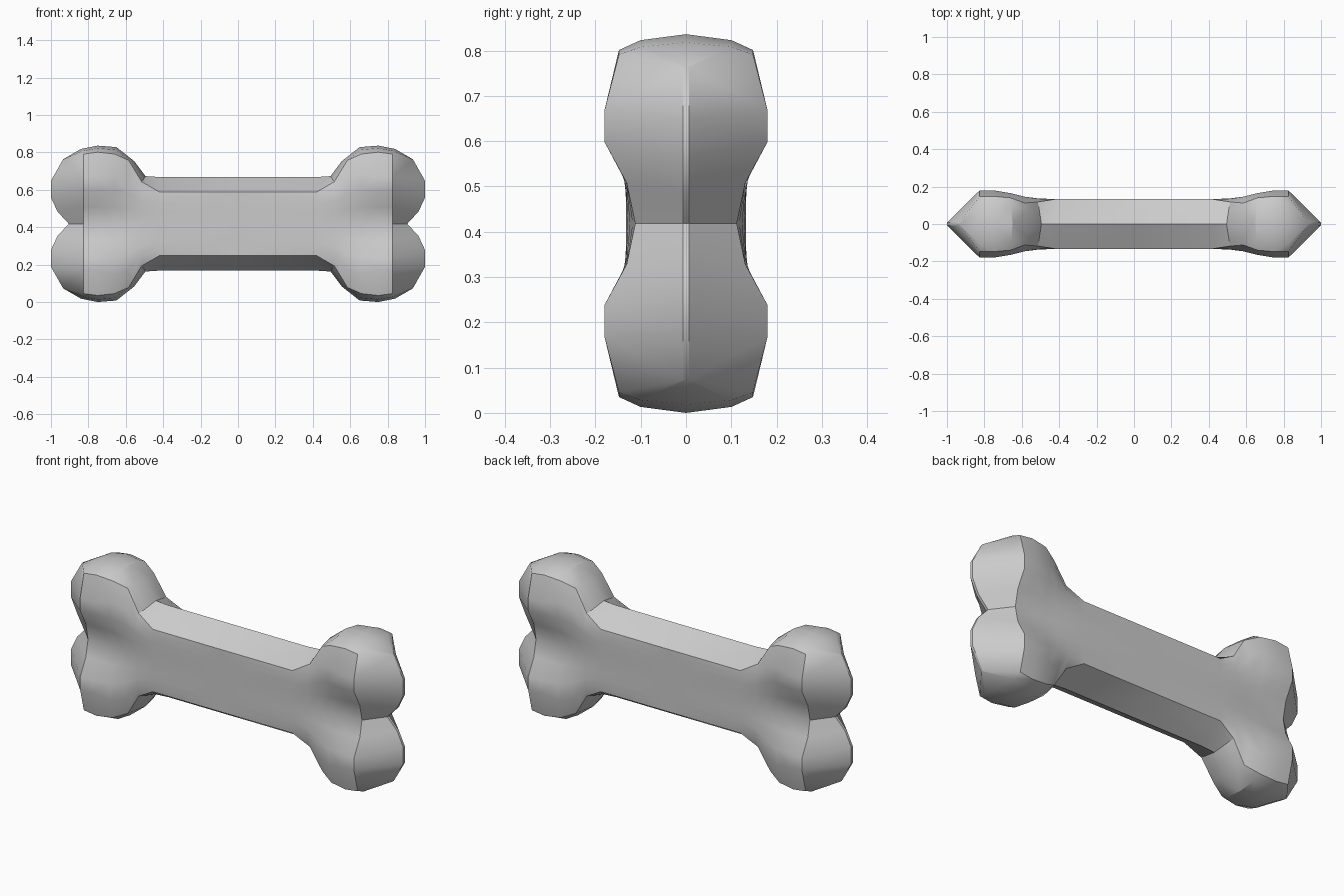
import bpy, bmesh, math

if "Cube" in bpy.data.objects:
    bpy.data.objects.remove(bpy.data.objects["Cube"])

CENTRE_Z = 0.418

# One eighth of the bone as stations from mid shaft to knob end:
# x, rim (x, z), heights up the front face, depths at those heights
stations = [
    (0.00, (0.00, 0.25), (0, .06, .10, .14, .17), (.133, .133, .133, .133, .133)),
    (0.42, (0.42, 0.25), (0, .06, .10, .14, .17), (.133, .133, .133, .133, .133)),
    (0.515, (0.495, 0.255), (0, .07, .12, .17, .225), (.129, .133, .137, .135, .118)),
    (0.585, (0.555, 0.335), (0, .08, .16, .25, .34), (.124, .132, .145, .146, .112)),
    (0.66, (0.65, 0.41), (0, .09, .18, .27, .373), (.118, .132, .164, .165, .14)),
    (0.75, (0.75, 0.418), (0, .09, .18, .25, .383), (.113, .131, .18, .18, .148)),
    (0.825, (0.84, 0.40), (0, .09, .18, .25, .373), (.112, .131, .18, .18, .148)),
]
# Thin outer edge of the knob (x, z)
knob_edge = [(.905, 0), (.965, .065), (1, .14), (1, .23), (.935, .345)]

bm = bmesh.new()
cols = []
for n, (x, (rx, rz), zs, ys) in enumerate(stations):
    col = [bm.verts.new((x, -y, z)) for y, z in zip(ys, zs)]
    t = 0.32 if n < 3 else 0.62          # rounder cap over the knob
    col.append(bm.verts.new((x + (rx - x) * .4, -ys[-1] * .68, zs[-1] + (rz - zs[-1]) * t)))
    col.append(bm.verts.new((rx, 0, rz)))
    cols.append(col)
for depth in (0.007, 0):
    cols.append([bm.verts.new((x, -depth, z)) for x, z in knob_edge])

# Skin neighbouring stations
for a, b in zip(cols, cols[1:]):
    for j in range(min(len(a), len(b)) - 1):
        bm.faces.new((a[j], b[j], b[j + 1], a[j + 1]))
# Close the top corner of the knob
last, edge, tip = cols[-3:]
bm.faces.new((last[4], edge[4], last[5]))
bm.faces.new((last[5], edge[4], tip[4], last[6]))

mesh = bpy.data.meshes.new("bone")
bm.to_mesh(mesh)
bm.free()
bone = bpy.data.objects.new("bone", mesh)
bpy.context.collection.objects.link(bone)
bone.location.z = CENTRE_Z

# Mirror to the full bone
mirror = bone.modifiers.new("mirror", 'MIRROR')
mirror.use_axis = (True, True, True)
mirror.merge_threshold = 0.0005
bpy.context.view_layer.objects.active = bone
bone.select_set(True)
bpy.ops.object.modifier_apply(modifier=mirror.name)
bpy.ops.object.shade_smooth_by_angle(angle=math.radians(32))
